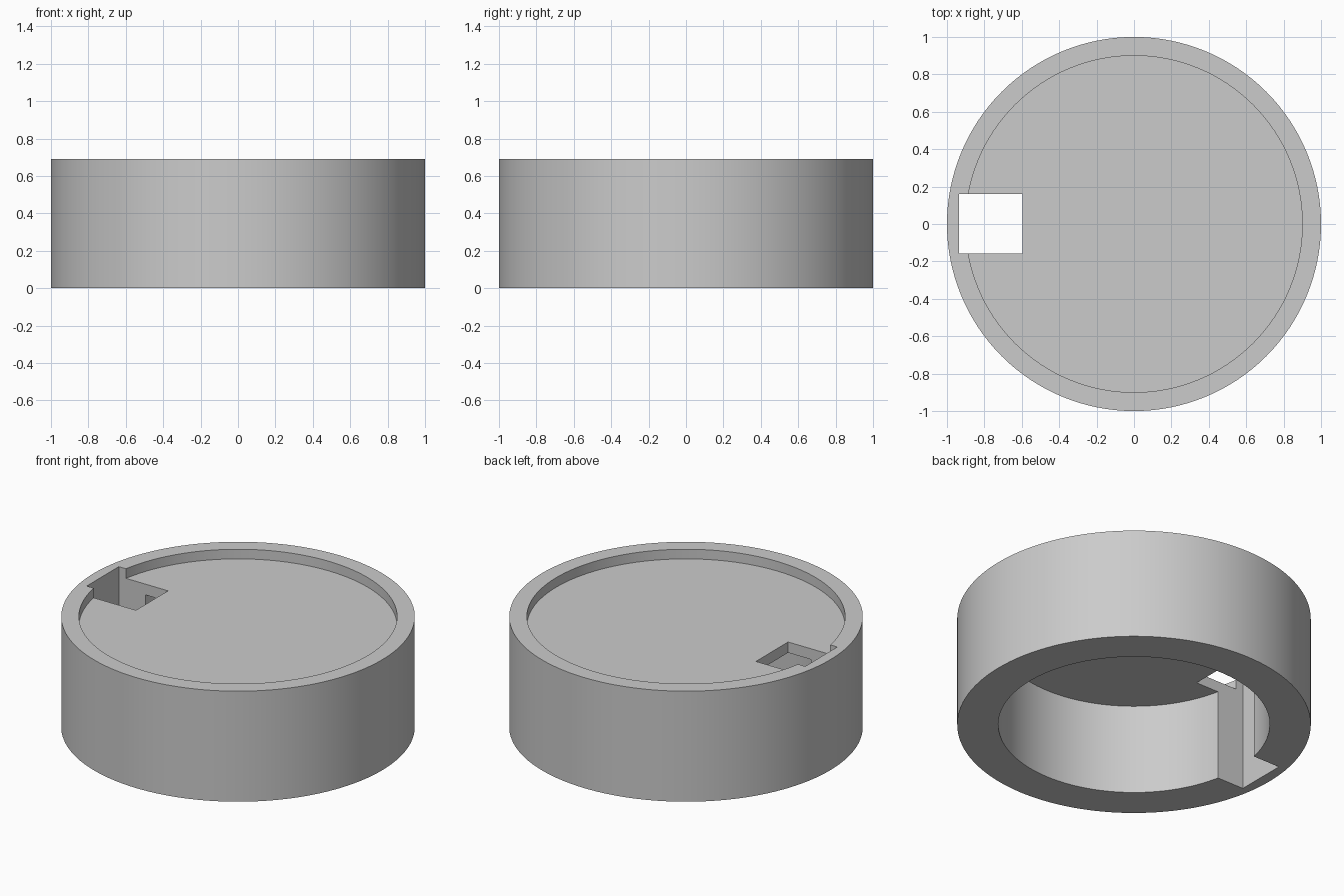
import bpy
import math

cube = bpy.data.objects.get("Cube")
if cube:
    bpy.data.objects.remove(cube, do_unlink=True)

HEIGHT = 0.69
SEGMENTS = 128

grey = bpy.data.materials.new("plain_grey")
grey.use_nodes = True
colour = (0.6, 0.6, 0.6, 1)
grey.diffuse_color = colour
grey.node_tree.nodes["Principled BSDF"].inputs["Base Color"].default_value = colour


def cylinder(name, radius, bottom, top):
    bpy.ops.mesh.primitive_cylinder_add(
        vertices=SEGMENTS, radius=radius, depth=top - bottom,
        location=(0, 0, (bottom + top) / 2))
    obj = bpy.context.object
    obj.name = name
    return obj


def box(name, low, high):
    centre = [(a + b) / 2 for a, b in zip(low, high)]
    bpy.ops.mesh.primitive_cube_add(size=1, location=centre)
    obj = bpy.context.object
    obj.name = name
    obj.scale = [b - a for a, b in zip(low, high)]
    return obj


def cut(target, cutter):
    cutter.hide_render = True
    mod = target.modifiers.new(cutter.name, "BOOLEAN")
    mod.operation = "DIFFERENCE"
    mod.solver = "EXACT"
    mod.object = cutter
    bpy.context.view_layer.objects.active = target
    bpy.ops.object.modifier_apply(modifier=mod.name)
    bpy.data.objects.remove(cutter, do_unlink=True)


# Round cap body
body = cylinder("round_cap", 1, 0, HEIGHT)
body.data.materials.append(grey)

# Shallow recess in the top and deep bore from below, leaving a thin plate
cut(body, cylinder("top_recess", 0.9, 0.63, HEIGHT + 0.1))
cut(body, cylinder("lower_bore", 0.768, -0.1, 0.563))

# Rectangular slot through the plate and the wall on one side
cut(body, box("side_slot", (-0.935, -0.157, -0.2), (-0.595, 0.16, HEIGHT + 0.2)))

# Smooth walls with sharp rims
bpy.ops.object.select_all(action="DESELECT")
body.select_set(True)
bpy.context.view_layer.objects.active = body
bpy.ops.object.shade_smooth_by_angle(angle=math.radians(30))
